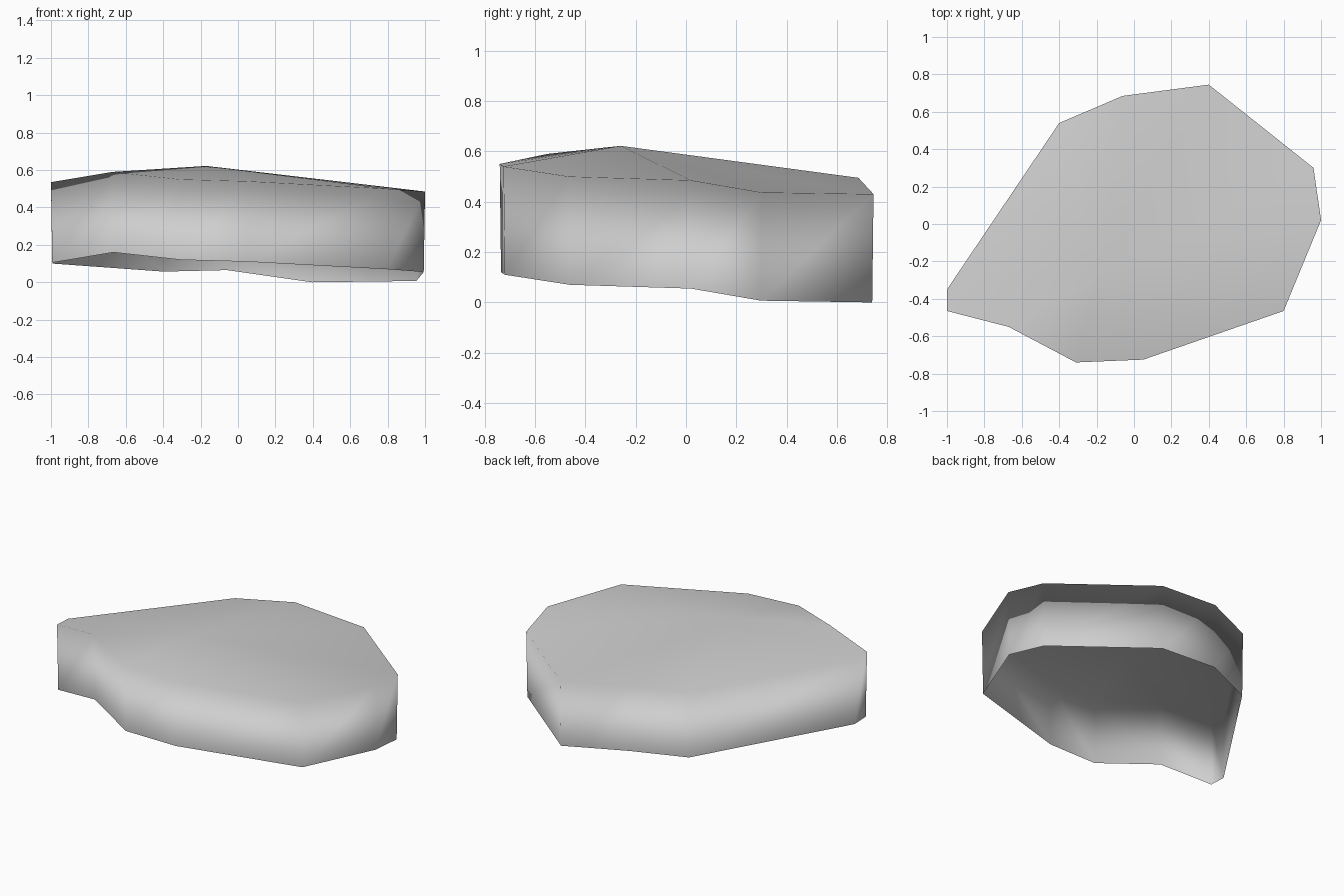
import bpy
import bmesh
from mathutils import Vector

default_cube = bpy.data.objects.get("Cube")
if default_cube:
    bpy.data.objects.remove(default_cube, do_unlink=True)


def make_material(name, colour):
    material = bpy.data.materials.new(name)
    material.use_nodes = True
    material.diffuse_color = colour
    shader = material.node_tree.nodes["Principled BSDF"]
    shader.inputs["Base Color"].default_value = colour
    shader.inputs["Roughness"].default_value = 0.9
    return material


def add_fan(mesh, ring, centre):
    """Close a ring with triangles that meet at a centre point."""
    hub = mesh.verts.new(centre)
    for first, second in zip(ring, ring[1:] + ring[:1]):
        mesh.faces.new((first, second, hub))


def add_walls(mesh, lower, upper):
    """Join two rings with one quad per side."""
    count = len(lower)
    for i in range(count):
        j = (i + 1) % count
        mesh.faces.new((lower[i], lower[j], upper[j], upper[i]))


def current_normals(mesh, verts):
    mesh.normal_update()
    return [vert.normal.copy() for vert in verts]


# Top rim, counter-clockwise from above, and its peak
rim = [
    (-1.0, -0.35, 0.53),
    (-1.0, -0.465, 0.535),
    (-0.67, -0.55, 0.59),
    (-0.31, -0.74, 0.55),
    (0.05, -0.725, 0.54),
    (0.80, -0.465, 0.50),
    (1.0, 0.02, 0.485),
    (0.96, 0.30, 0.437),
    (0.40, 0.745, 0.43),
    (-0.06, 0.685, 0.495),
    (-0.40, 0.54, 0.487),
]
peak = (-0.17, -0.26, 0.622)
thickness = 0.43


def foot(point):
    """The matching point on the lower rim, drawn in very slightly."""
    x, y, z = point
    return Vector((x * 0.993, y * 0.993, z - thickness))


# Peaked stone top
mesh = bmesh.new()
upper_ring = [mesh.verts.new(point) for point in rim]
add_fan(mesh, upper_ring, peak)
top_normals = current_normals(mesh, mesh.verts)

# Side walls, open underneath
lower_ring = [mesh.verts.new(foot(point)) for point in rim]
add_walls(mesh, lower_ring, upper_ring)
wall_normals = current_normals(mesh, lower_ring)
for face in mesh.faces:
    face.smooth = True

data = bpy.data.meshes.new("flat_rock")
mesh.to_mesh(data)
mesh.free()
data.materials.append(make_material("stone_grey", (0.62, 0.62, 0.62, 1.0)))

# Soft shading: the rim follows the top, the foot follows the walls
data.normals_split_custom_set_from_vertices(top_normals + wall_normals)

rock = bpy.data.objects.new("flat_rock", data)
bpy.context.scene.collection.objects.link(rock)
